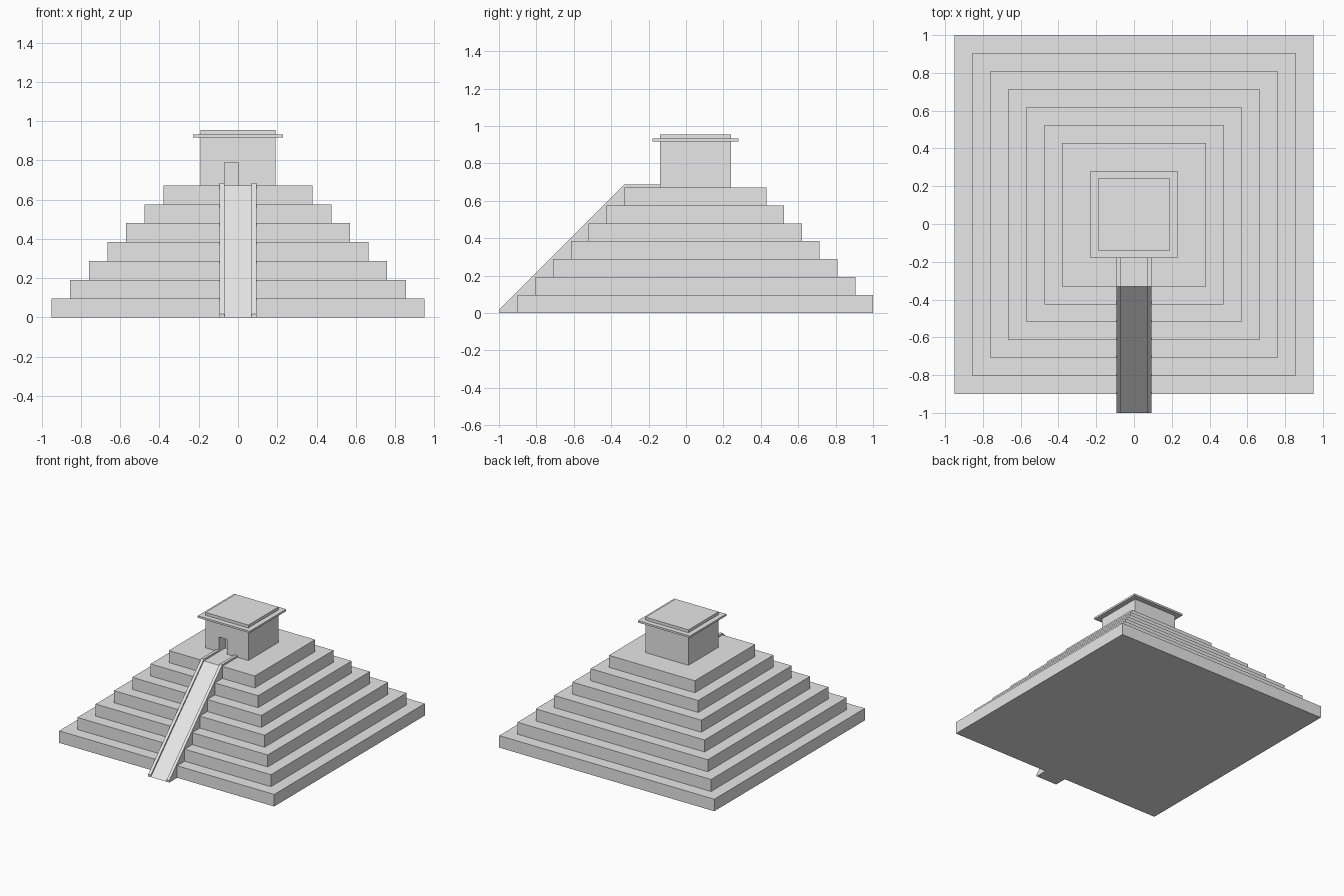
import bpy

if "Cube" in bpy.data.objects:
    bpy.data.objects.remove(bpy.data.objects["Cube"])

stone = bpy.data.materials.new("pale grey stone")
stone.diffuse_color = (0.8, 0.8, 0.8, 1)
stone.use_nodes = True
stone.node_tree.nodes["Principled BSDF"].inputs["Base Color"].default_value = stone.diffuse_color

CY = 0.05          # centre line of the pyramid in y
STEP = 0.096       # tier height
TOP = 7 * STEP     # platform level


def prism(name, profile, x0, x1):
    """Extrude a (y, z) outline from x0 to x1."""
    n = len(profile)
    verts = [(x, y, z) for x in (x0, x1) for y, z in profile]
    faces = [tuple(reversed(range(n))), tuple(range(n, 2 * n))]
    faces += [(i, (i + 1) % n, n + (i + 1) % n, n + i) for i in range(n)]
    mesh = bpy.data.meshes.new(name)
    mesh.from_pydata(verts, [], faces)
    mesh.materials.append(stone)
    obj = bpy.data.objects.new(name, mesh)
    bpy.context.collection.objects.link(obj)
    return obj


def box(name, x0, x1, y0, y1, z0, z1):
    return prism(name, [(y0, z0), (y1, z0), (y1, z1), (y0, z1)], x0, x1)


def slab(name, half, z0, z1):
    return box(name, -half, half, CY - half, CY + half, z0, z1)


# Seven shrinking tiers
for i in range(7):
    slab(f"tier_{i + 1}", 0.95 - 0.095 * i, i * STEP, (i + 1) * STEP)

# Stair ramp with raised side rails running on to the temple wall
prism("stair_ramp", [(-1, 0), (-0.33, 0), (-0.33, TOP)], -0.07, 0.07)
rail = [(-1, 0), (-0.14, 0), (-0.14, 0.686), (-0.33, 0.686), (-1, 0.017)]
prism("rail_left", rail, -0.093, -0.07)
prism("rail_right", rail, 0.07, 0.093)

# Temple with a recessed doorway
temple = box("temple", -0.19, 0.19, CY - 0.19, CY + 0.19, TOP, 0.955)
cutter = box("doorway_cutter", -0.07, 0.0, -0.2, -0.06, TOP - 0.05, 0.79)
cutter.hide_render = True
cutter.hide_viewport = True
cut = temple.modifiers.new("doorway", 'BOOLEAN')
cut.operation = 'DIFFERENCE'
cut.solver = 'EXACT'
cut.object = cutter

# Thin eave around the temple roof
slab("roof_eave", 0.23, 0.917, 0.932)
